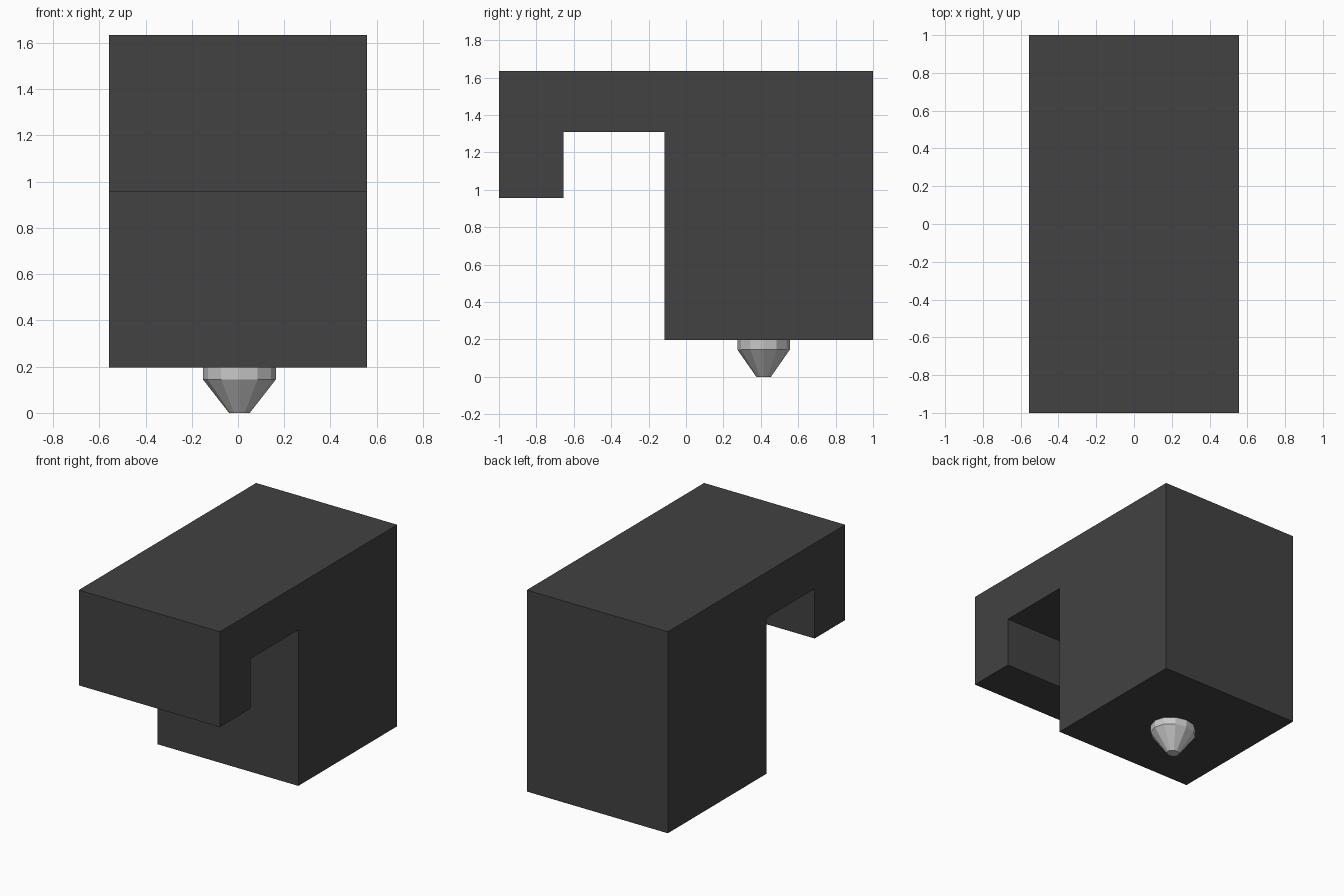
import bpy, bmesh, math

if "Cube" in bpy.data.objects:
    bpy.data.objects.remove(bpy.data.objects["Cube"])


def material(name, rgb):
    m = bpy.data.materials.new(name)
    m.diffuse_color = (*rgb, 1)
    m.use_nodes = True
    m.node_tree.nodes["Principled BSDF"].inputs["Base Color"].default_value = m.diffuse_color
    return m


def finish(name, bm, mat):
    bmesh.ops.recalc_face_normals(bm, faces=bm.faces)
    me = bpy.data.meshes.new(name)
    bm.to_mesh(me)
    bm.free()
    me.materials.append(mat)
    ob = bpy.data.objects.new(name, me)
    bpy.context.collection.objects.link(ob)
    return ob


dark = material("dark_grey", (0.054, 0.054, 0.054))
metal = material("light_metal", (0.58, 0.58, 0.58))

# Housing: hooked side profile (y, z) extruded across the width
HALF_W = 0.557
profile = [(-1, 0.955), (-0.655, 0.955), (-0.655, 1.31), (-0.115, 1.31),
           (-0.115, 0.197), (1, 0.197), (1, 1.635), (-1, 1.635)]
bm = bmesh.new()
side = bm.faces.new([bm.verts.new((-HALF_W, y, z)) for y, z in profile])
ext = bmesh.ops.extrude_face_region(bm, geom=[side], use_keep_orig=True)
new_verts = [g for g in ext["geom"] if isinstance(g, bmesh.types.BMVert)]
bmesh.ops.translate(bm, vec=(2 * HALF_W, 0, 0), verts=new_verts)
finish("housing", bm, dark)

# Nozzle: faceted rings (rx, ry, z), short collar then a cone to a flat tip
SIDES = 12
CX, CY = 0.006, 0.415
bm = bmesh.new()
rings = []
for rx, ry, z in [(0.158, 0.14, 0.2), (0.158, 0.14, 0.145), (0.045, 0.039, 0)]:
    angles = [2 * math.pi * i / SIDES for i in range(SIDES)]
    rings.append([bm.verts.new((CX + rx * math.cos(a), CY + ry * math.sin(a), z))
                  for a in angles])
for upper, lower in zip(rings, rings[1:]):
    for i in range(SIDES):
        j = (i + 1) % SIDES
        bm.faces.new((upper[i], upper[j], lower[j], lower[i]))
bm.faces.new(rings[0])
bm.faces.new(rings[-1])
finish("nozzle", bm, metal)
